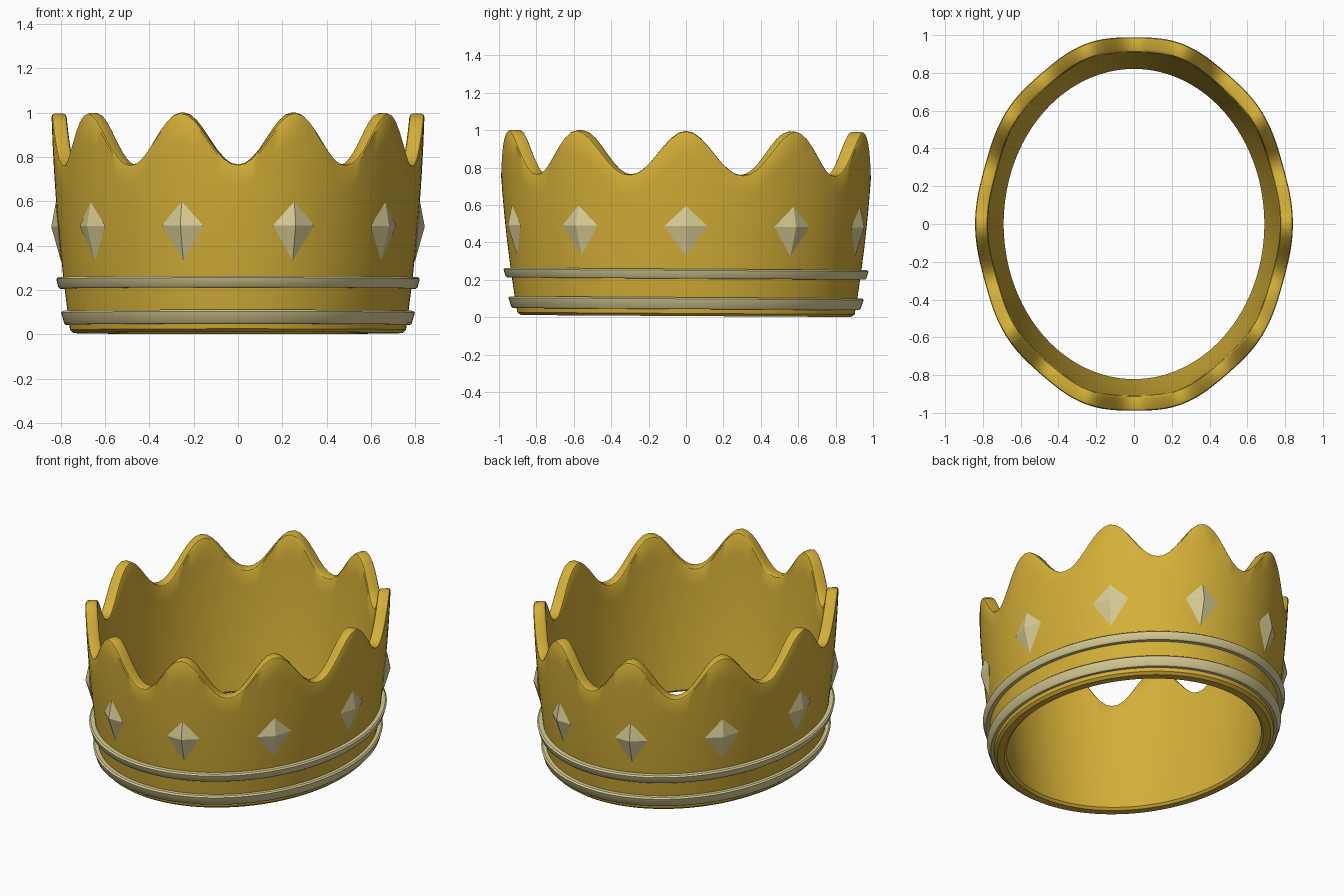
import bpy, bmesh, math
from mathutils import Vector

cube = bpy.data.objects.get("Cube")
if cube:
    bpy.data.objects.remove(cube)

POINTS = 10        # crown points, one gem below each
STRETCH = 1.19     # depth of the oval relative to its width
WALL = 0.068
SEGMENTS = 160


def material(name, rgb):
    mat = bpy.data.materials.new(name)
    mat.use_nodes = True
    mat.diffuse_color = (*rgb, 1)
    mat.node_tree.nodes["Principled BSDF"].inputs["Base Color"].default_value = (*rgb, 1)
    return mat


gold = material("gold", (0.658, 0.429, 0.038))
pale_gold = material("pale gold", (0.69, 0.61, 0.30))


def place(angle, radius, z):
    """Point on the oval, with the slight lean of the whole crown."""
    y = radius * math.sin(angle) * STRETCH
    return Vector((radius * math.cos(angle), y, z + 0.006 * (1 - y)))


def outer_radius(z):
    """Flared wall, steeper towards the top."""
    return 0.756 + 0.143 * z - 0.057 * z * z


def rim_height(angle):
    wave = 0.5 + 0.5 * math.cos(POINTS * angle)
    return 0.755 + 0.235 * wave ** 1.08


def finish(name, bm, mat, smooth):
    bmesh.ops.recalc_face_normals(bm, faces=bm.faces)
    mesh = bpy.data.meshes.new(name)
    bm.to_mesh(mesh)
    bm.free()
    mesh.materials.append(mat)
    obj = bpy.data.objects.new(name, mesh)
    bpy.context.collection.objects.link(obj)
    if smooth:
        bpy.ops.object.select_all(action='DESELECT')
        obj.select_set(True)
        bpy.context.view_layer.objects.active = obj
        bpy.ops.object.shade_smooth_by_angle(angle=math.radians(35))
    return obj


def sweep(name, section, mat):
    """Sweep a closed (radius, z) section, which may vary with angle, round the oval."""
    bm = bmesh.new()
    loops = []
    for i in range(SEGMENTS):
        angle = math.tau * i / SEGMENTS
        loops.append([bm.verts.new(place(angle, r, z)) for r, z in section(angle)])
    count = len(loops[0])
    for i in range(SEGMENTS):
        a, b = loops[i], loops[(i + 1) % SEGMENTS]
        for j in range(count):
            k = (j + 1) % count
            bm.faces.new((a[j], b[j], b[k], a[k]))
    return finish(name, bm, mat, True)


# Crown wall with a wavy, softened rim
def wall_section(angle):
    top, soft, rows = rim_height(angle), 0.014, 8
    heights = [soft + (top - 2 * soft) * i / rows for i in range(rows + 1)]
    outer = [(outer_radius(z), z) for z in heights]
    inner = [(outer_radius(z) - WALL, z) for z in reversed(heights)]
    r0, r1 = outer_radius(0), outer_radius(top)
    rim = [(r1 - soft * 0.3, top - soft * 0.3), (r1 - soft, top),
           (r1 - WALL + soft, top), (r1 - WALL + soft * 0.3, top - soft * 0.3)]
    foot = [(r0 - WALL + soft, 0), (r0 - soft, 0)]
    return outer + rim + inner + foot


sweep("crown_wall", wall_section, gold)


# Two raised bands around the base
def band(name, low, high, low_radius, high_radius):
    bevel = 0.008
    section = [(0.74, low), (low_radius - bevel, low), (low_radius, low + bevel),
               (high_radius, high - bevel), (high_radius - bevel, high), (0.74, high)]
    sweep(name, lambda angle: section, pale_gold)


band("lower_band", 0.037, 0.10, 0.785, 0.798)
band("upper_band", 0.20, 0.252, 0.811, 0.820)

# Kite-shaped gems under the points
for n in range(POINTS):
    angle = math.tau * n / POINTS
    radial = Vector((math.cos(angle), math.sin(angle) * STRETCH, 0))
    along = Vector((-math.sin(angle), math.cos(angle) * STRETCH, 0))
    middle = place(angle, outer_radius(0.48), 0.48)
    bm = bmesh.new()
    top, bottom = [bm.verts.new(place(angle, outer_radius(z) + 0.002, z)) for z in (0.588, 0.322)]
    left, right = [bm.verts.new(middle + along * s) for s in (0.098, -0.098)]
    front, back = [bm.verts.new(middle + radial * d) for d in (0.031, -0.03)]
    corners = [top, left, bottom, right]
    for i in range(4):
        for tip in (front, back):
            bm.faces.new((corners[i], corners[(i + 1) % 4], tip))
    finish(f"gem_{n + 1}", bm, pale_gold, False)
